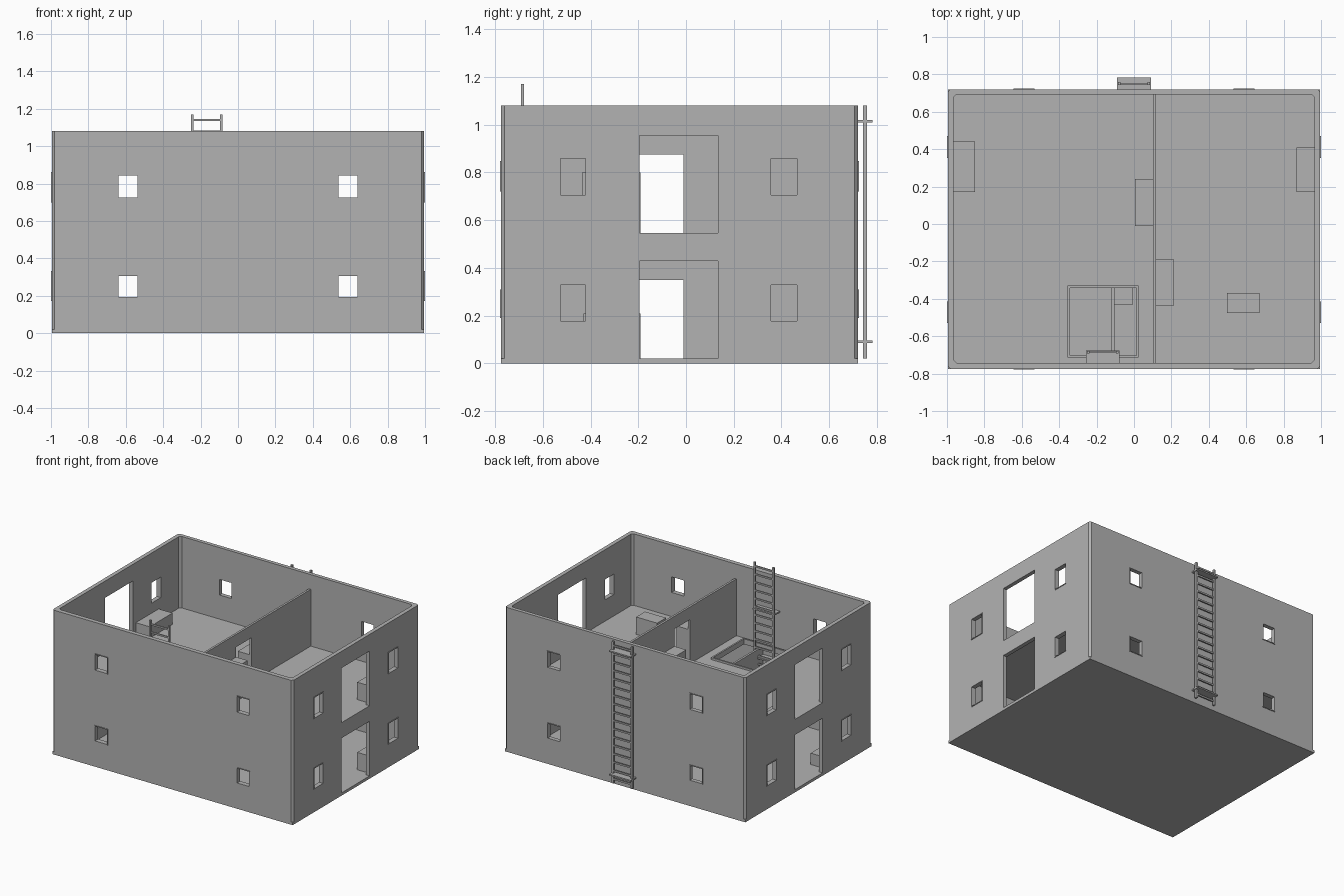
import bpy, bmesh

cube = bpy.data.objects.get("Cube")
if cube:
    bpy.data.objects.remove(cube, do_unlink=True)

grey = bpy.data.materials.new("plain grey")
grey.use_nodes = True
COLOR = (0.45, 0.45, 0.45, 1)
grey.diffuse_color = COLOR
grey.node_tree.nodes["Principled BSDF"].inputs["Base Color"].default_value = COLOR


def finish(name, bm):
    bmesh.ops.recalc_face_normals(bm, faces=bm.faces)
    mesh = bpy.data.meshes.new(name)
    bm.to_mesh(mesh)
    bm.free()
    mesh.materials.append(grey)
    ob = bpy.data.objects.new(name, mesh)
    bpy.context.scene.collection.objects.link(ob)
    return ob


def boxes(name, ranges):
    """One object from boxes given as (x0, x1, y0, y1, z0, z1)."""
    bm = bmesh.new()
    for x0, x1, y0, y1, z0, z1 in ranges:
        for v in bmesh.ops.create_cube(bm, size=1)["verts"]:
            v.co = (x1 if v.co.x > 0 else x0,
                    y1 if v.co.y > 0 else y0,
                    z1 if v.co.z > 0 else z0)
    return finish(name, bm)


def chamfered_block(name, x, y0, y1, z0, z1, c):
    """Upright block with cut vertical corners."""
    ring = [(x - c, y0), (x, y0 + c), (x, y1 - c), (x - c, y1),
            (c - x, y1), (-x, y1 - c), (-x, y0 + c), (c - x, y0)]
    bm = bmesh.new()
    face = bm.faces.new([bm.verts.new((px, py, z0)) for px, py in ring])
    top = bmesh.ops.extrude_face_region(bm, geom=[face])["geom"]
    for v in top:
        if isinstance(v, bmesh.types.BMVert):
            v.co.z = z1
    return finish(name, bm)


def cut(ob, *cutters):
    """Subtract the cutters, then discard them."""
    for c in cutters:
        c.hide_render = True
        m = ob.modifiers.new("cut", 'BOOLEAN')
        m.object, m.operation, m.solver = c, 'DIFFERENCE', 'EXACT'
    graph = bpy.context.evaluated_depsgraph_get()
    mesh = bpy.data.meshes.new_from_object(ob.evaluated_get(graph))
    ob.modifiers.clear()
    ob.data = mesh
    for c in cutters:
        bpy.data.objects.remove(c, do_unlink=True)


# Main dimensions
WX, FRONT, BACK, TOP = 0.995, -0.775, 0.72, 1.08
IX, IN_FRONT, IN_BACK = 0.965, -0.742, 0.692
GROUND, UPPER, STOREY = 0.02, 0.545, 0.525
LIP, FR = 0.004, 0.005

# Openings: outer ranges of each window, frames project slightly
windows = []
for z0, z1 in ((0.195, 0.305), (0.725, 0.842)):
    for s in (-1, 1):
        x0, x1 = s * 0.588 - 0.05, s * 0.588 + 0.05
        windows.append(('y', x0, x1, FRONT - LIP, IN_FRONT, z0, z1))
        windows.append(('y', x0, x1, IN_BACK, BACK + LIP, z0, z1))
for z0, z1 in ((0.178, 0.328), (0.705, 0.858)):
    for y0, y1 in ((-0.525, -0.42), (0.357, 0.465)):
        windows.append(('x', IX, WX + LIP, y0, y1, z0, z1))
        windows.append(('x', -WX - LIP, -IX, y0, y1, z0, z1))


def widen(w, across, through):
    """Grow a window range across the opening and through the wall."""
    axis, x0, x1, y0, y1, z0, z1 = w
    gx, gy = (through, across) if axis == 'x' else (across, through)
    return (x0 - gx, x1 + gx, y0 - gy, y1 + gy, z0 - across, z1 + across)


holes = [widen(w, 0, 0.02) for w in windows]
for floor in (GROUND, UPPER):
    for x0, x1 in ((0.9, 1.1), (-1.1, -0.9)):
        holes.append((x0, x1, -0.195, 0.135, floor + 0.001, floor + 0.41))

# Outer walls and ground slab
walls = chamfered_block("outer_walls", WX, FRONT, BACK, 0.012, TOP, 0.014)
cut(walls,
    chamfered_block("room_cutter", IX, IN_FRONT, IN_BACK, -0.1, 1.2, 0.015),
    boxes("opening_cutter", holes))
boxes("ground_floor", [(-WX, WX, FRONT, BACK, 0, GROUND)])

# Window frames
frames = boxes("window_frames", [widen(w, FR, 0) for w in windows])
cut(frames, boxes("frame_cutter", [widen(w, 0, 0.02) for w in windows]))

# Upper floor with a hatch
HX0, HX1, HY0, HY1 = -0.355, 0.025, -0.715, -0.33
RIM = 0.012
hole = (HX0 + RIM, HX1 - RIM, HY0 + RIM, HY1 - RIM, 0.4, 0.7)
floor = boxes("upper_floor",
              [(-IX - .005, IX + .005, IN_FRONT - .005, IN_BACK + .005, 0.525, UPPER)])
cut(floor, boxes("hatch_cutter", [hole]))
rim = boxes("hatch_rim", [(HX0, HX1, HY0, HY1, 0.52, UPPER + 0.015)])
cut(rim, boxes("rim_cutter", [hole]))

# Partition walls with doorways
for name, x, z0, z1 in (("lower_partition", -0.112, GROUND, 0.525),
                        ("upper_partition", 0.11, UPPER, 0.97)):
    wall = boxes(name, [(x - .008, x + .008, IN_FRONT, IN_BACK, z0, z1)])
    cut(wall, boxes("door_cutter",
                    [(x - .1, x + .1, -0.195, -0.01, z0 - .1, z0 + 0.33)]))

# Storage blocks on both floors
for name, x0, x1, y0, y1, z0, h in (
        ("upper_left_bench", -IX, -0.85, 0.17, 0.44, UPPER, 0.085),
        ("lower_left_bench", -IX, -0.85, -0.53, -0.26, GROUND, 0.085),
        ("upper_right_crate", 0.868, IX, 0.17, 0.41, UPPER, 0.13),
        ("lower_right_crate", 0.868, IX, 0.17, 0.41, GROUND, 0.13),
        ("upper_table", 0.498, 0.672, -0.475, -0.37, UPPER, 0.13),
        ("upper_cabinet", 0.005, 0.102, -0.01, 0.24, UPPER, 0.2),
        ("upper_shelf", 0.118, 0.213, -0.435, -0.19, UPPER, 0.255),
        ("lower_shelf", -0.104, -0.005, -0.43, -0.19, GROUND, 0.19)):
    boxes(name, [(x0, x1, y0, y1, z0, z0 + h)])


def ladder(name, cx, y0, y1, z0, z1, rungs, plate, plate_heights):
    """Two rails, rungs and wall plates."""
    parts = [(cx + s * 0.078 - .007, cx + s * 0.078 + .007, y0, y1, z0, z1)
             for s in (-1, 1)]
    ym = (y0 + y1) / 2
    for i in range(rungs):
        z = z0 + (i + 0.5) * (z1 - z0) / rungs
        parts.append((cx - .075, cx + .075, ym - .005, ym + .005, z - .006, z + .006))
    for z in plate_heights:
        parts.append((cx - .09, cx + .09, plate[0], plate[1], z - .005, z + .005))
    boxes(name, parts)


# Ladders: outside at the back, inside through the hatch
ladder("back_ladder", 0, 0.742, 0.758, 0.02, TOP, 17, (BACK, 0.782), (0.09, 1.015))
ladder("inner_ladder", -0.167, -0.692, -0.679, 0.02, 1.17, 19,
       (IN_FRONT, -0.677), (0.1, 0.46, 0.82))
